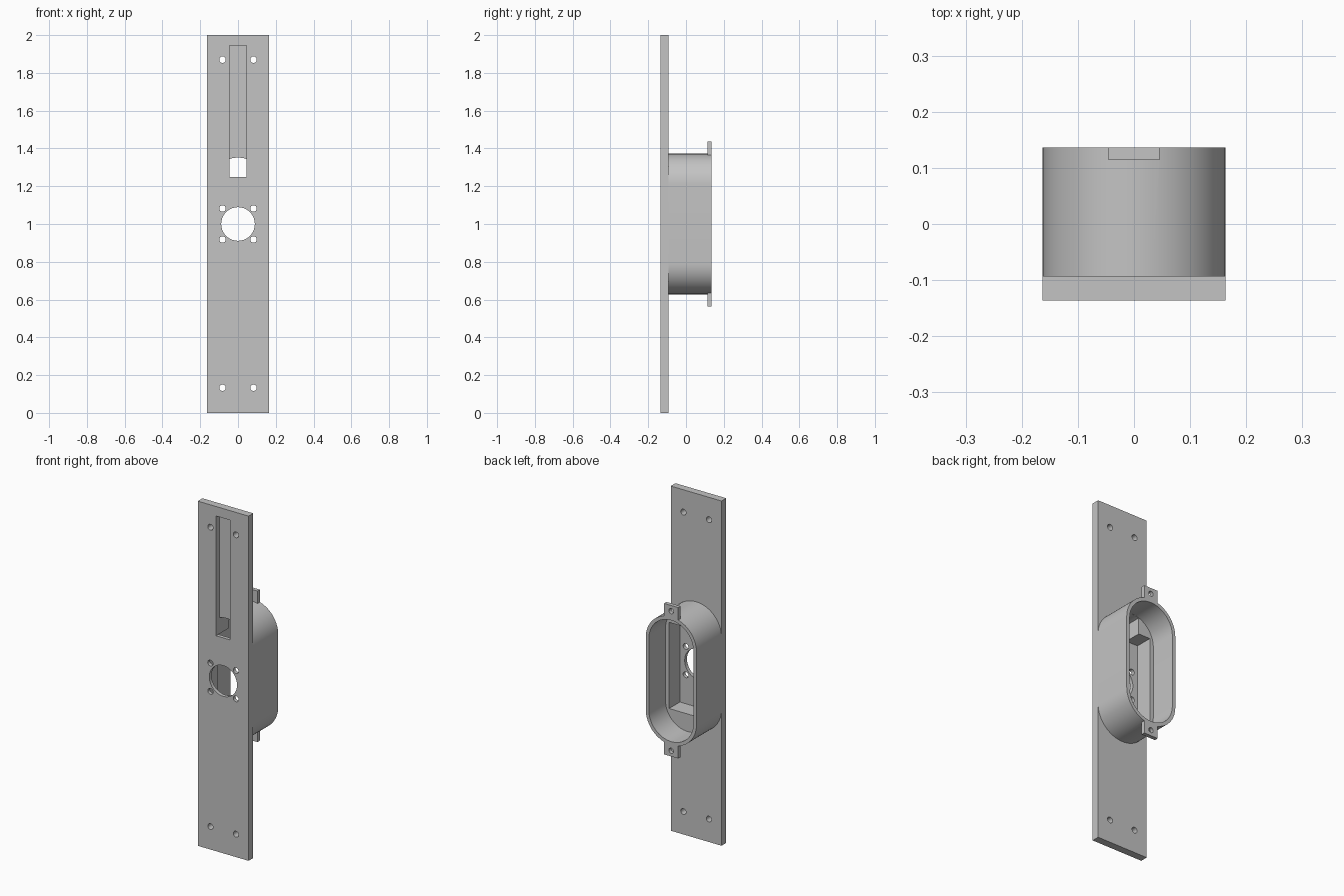
import bpy
import bmesh
import math

cube = bpy.data.objects.get("Cube")
if cube:
    bpy.data.objects.remove(cube, do_unlink=True)

GREY = (0.55, 0.55, 0.55, 1.0)
mat = bpy.data.materials.new("plain grey")
mat.use_nodes = True
mat.diffuse_color = GREY
mat.node_tree.nodes["Principled BSDF"].inputs["Base Color"].default_value = GREY
mat.node_tree.nodes["Principled BSDF"].inputs["Roughness"].default_value = 0.6

# Main sizes
W = 0.163                     # half width of plate and housing
FRONT, BACK, RIM = -0.136, -0.093, 0.136
WALL = 0.02
STRAIGHT = 0.209              # half length of the housing's straight sides
SLOT = 0.045                  # half width of slot and lugs


# Outlines in the x-z plane
def rect(half, z0, z1):
    return [(-half, z0), (half, z0), (half, z1), (-half, z1)]


def circle(x, z, r, n=32):
    return [(x + r * math.cos(2 * math.pi * i / n),
             z + r * math.sin(2 * math.pi * i / n)) for i in range(n)]


def stadium(r, n=32):
    top = [(r * math.cos(math.pi * i / n),
            1 + STRAIGHT + r * math.sin(math.pi * i / n)) for i in range(n + 1)]
    return top + [(-x, 2 - z) for x, z in top]


def arched_slot(half, z0, r, n=8):
    a = math.asin(half / r)
    arc = [(r * math.sin(a - 2 * a * i / n),
            1 + STRAIGHT + r * math.cos(a - 2 * a * i / n)) for i in range(n + 1)]
    return [(-half, z0), (half, z0)] + arc


# Extrude an outline along y into a closed solid
def prism(name, outline, y0, y1):
    bm = bmesh.new()
    face = bm.faces.new([bm.verts.new((x, y0, z)) for x, z in outline])
    ext = bmesh.ops.extrude_face_region(bm, geom=[face])
    moved = [v for v in ext["geom"] if isinstance(v, bmesh.types.BMVert)]
    bmesh.ops.translate(bm, verts=moved, vec=(0, y1 - y0, 0))
    bmesh.ops.recalc_face_normals(bm, faces=bm.faces)
    mesh = bpy.data.meshes.new(name)
    bm.to_mesh(mesh)
    bm.free()
    mesh.materials.append(mat)
    obj = bpy.data.objects.new(name, mesh)
    bpy.context.collection.objects.link(obj)
    return obj


def select_only(obj):
    bpy.ops.object.select_all(action="DESELECT")
    obj.select_set(True)
    bpy.context.view_layer.objects.active = obj


# Apply a boolean with a temporary solid
def combine(obj, operation, outline, y0, y1):
    tool = prism("helper", outline, y0, y1)
    tool.hide_render = True
    mod = obj.modifiers.new("boolean", "BOOLEAN")
    mod.operation = operation
    mod.solver = "EXACT"
    mod.object = tool
    select_only(obj)
    bpy.ops.object.modifier_apply(modifier=mod.name)
    bpy.data.objects.remove(tool, do_unlink=True)


# Rectangular pocket and the arched opening behind the slot, shared by both parts
def cut_interior(obj):
    combine(obj, "DIFFERENCE", rect(0.12, 0.75, 1.25), -0.115, 0.01)
    combine(obj, "DIFFERENCE", arched_slot(SLOT, 1.2, W - WALL - 0.0005), -0.11, 0.005)


# Face plate with slot, round opening and screw holes
plate = prism("face_plate", rect(W, 0, 2), FRONT, BACK)
cut_interior(plate)
combine(plate, "DIFFERENCE", rect(SLOT, 1.25, 1.945), -0.2, -0.105)
combine(plate, "DIFFERENCE", circle(0, 1, 0.089, 64), -0.2, 0)
for x in (-0.082, 0.082):
    for z in (0.133, 0.918, 1.082, 1.87):
        combine(plate, "DIFFERENCE", circle(x, z, 0.017, 24), -0.2, 0)

# Rounded housing behind the plate, with a screw lug at each end
housing = prism("rear_housing", stadium(W), BACK, RIM)
for z0, z1 in ((1.36, 1.438), (0.562, 0.64)):
    combine(housing, "UNION", rect(SLOT, z0, z1), 0.114, RIM)
combine(housing, "DIFFERENCE", stadium(W - WALL), -0.016, 0.2)
cut_interior(housing)
for z in (0.595, 1.405):
    combine(housing, "DIFFERENCE", circle(0, z, 0.015, 24), 0.1, 0.2)

for obj in (plate, housing):
    select_only(obj)
    bpy.ops.object.shade_smooth_by_angle(angle=math.radians(30))
